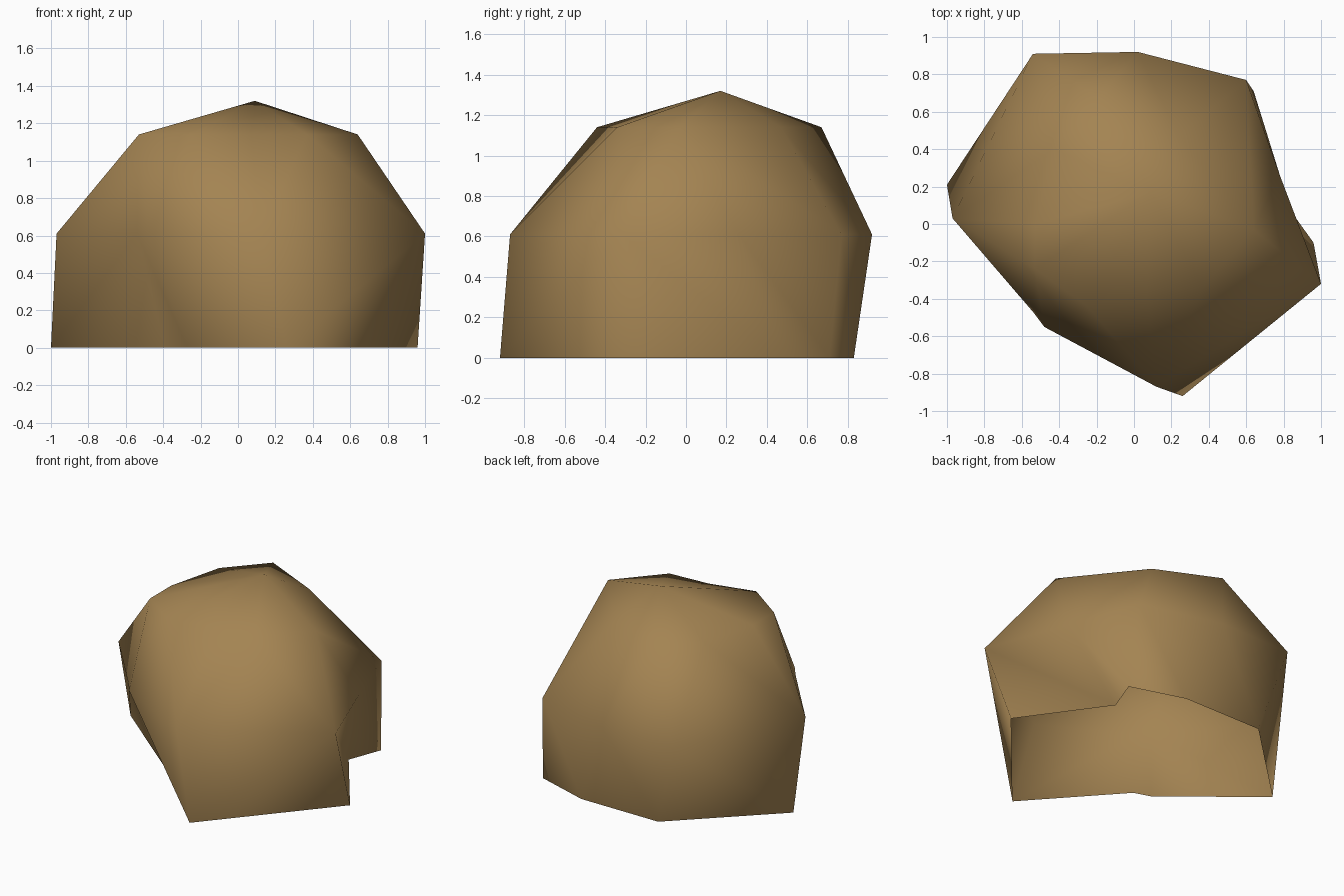
import bpy, bmesh

if "Cube" in bpy.data.objects:
    bpy.data.objects.remove(bpy.data.objects["Cube"])

# Rock outline at three heights, nine matching corners each, plus a peak
LAYERS = [
    (0.00, [(-1.00, .21), (-.39, -.29), (-.27, -.33), (.26, -.92), (.96, -.10),
            (.55, .47), (.64, .71), (.25, .83), (-.36, .83)]),
    (0.61, [(-.97, .03), (-.54, -.47), (-.48, -.55), (.12, -.87), (1.00, -.32),
            (.78, .26), (.60, .77), (.02, .92), (-.54, .91)]),
    (1.14, [(-.53, .00), (-.53, -.24), (-.25, -.44), (.07, -.36), (.37, -.34),
            (.64, -.03), (.24, .47), (-.19, .67), (-.43, .40)]),
]
PEAK = (.09, .17, 1.32)
# Wall panels in each band whose fold runs the other way
RISING_FOLDS = [{0, 3}, {0, 3, 4}]

mat = bpy.data.materials.new("brown stone")
mat.diffuse_color = (0.37, 0.23, 0.085, 1)
mat.use_nodes = True
mat.node_tree.nodes["Principled BSDF"].inputs["Base Color"].default_value = mat.diffuse_color

bm = bmesh.new()
rings = [[bm.verts.new((x, y, z)) for x, y in pts] for z, pts in LAYERS]
peak = bm.verts.new(PEAK)
n = len(rings[0])

# Side walls, two triangles per panel
for low, high, rising in zip(rings, rings[1:], RISING_FOLDS):
    for i in range(n):
        j = (i + 1) % n
        a, b, c, d = low[i], low[j], high[j], high[i]
        if i in rising:
            tris = (a, b, c), (a, c, d)
        else:
            tris = (a, b, d), (b, c, d)
        for tri in tris:
            bm.faces.new(tri)

# Pointed top; the underside is open
for i in range(n):
    bm.faces.new((rings[-1][i], rings[-1][(i + 1) % n], peak))
for f in bm.faces:
    f.smooth = True

mesh = bpy.data.meshes.new("rock")
bm.to_mesh(mesh)
bm.free()
mesh.materials.append(mat)
rock = bpy.data.objects.new("rock", mesh)
bpy.context.collection.objects.link(rock)
